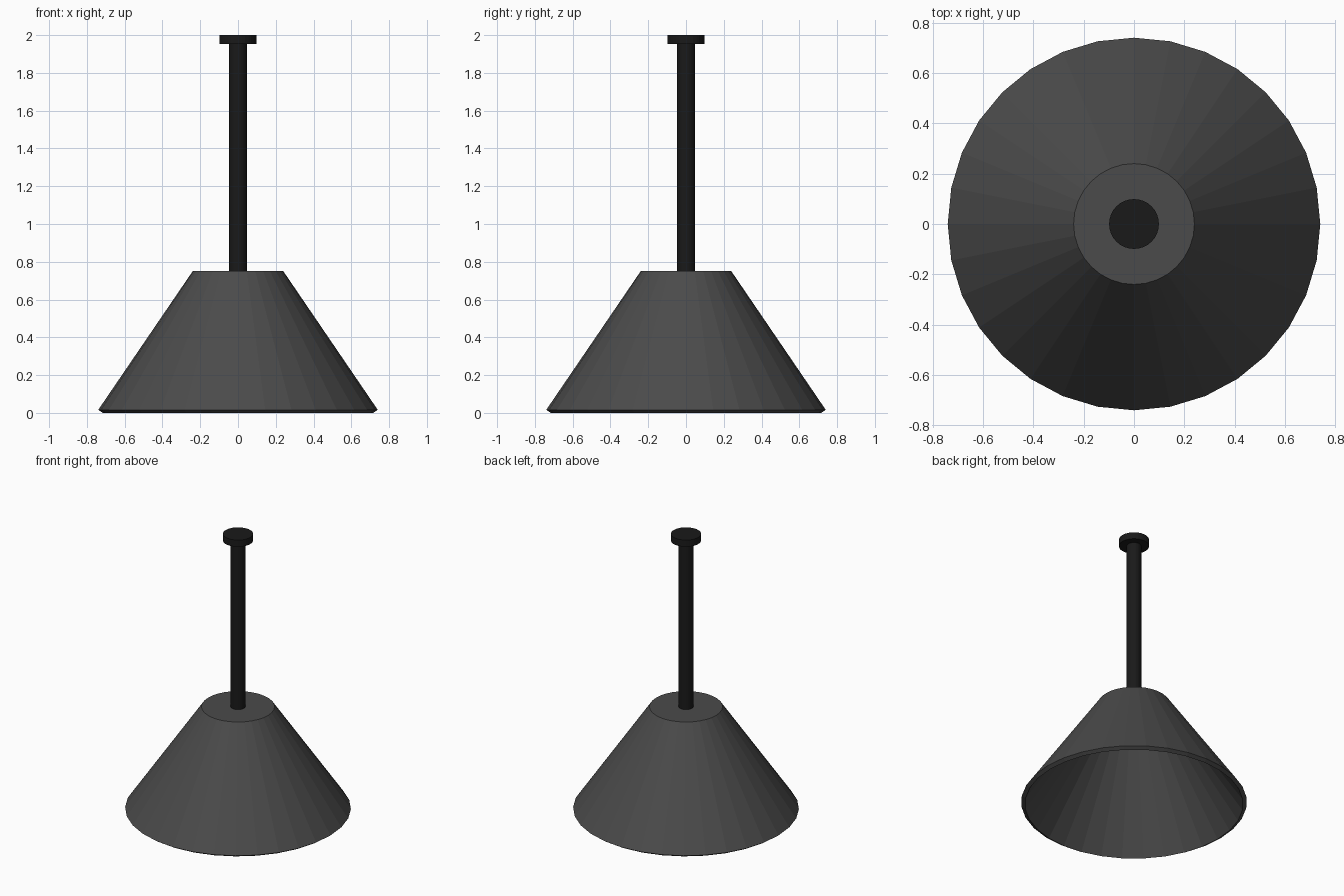
import bpy, bmesh, math

if "Cube" in bpy.data.objects:
    bpy.data.objects.remove(bpy.data.objects["Cube"])

SIDES = 32


def material(name, value):
    mat = bpy.data.materials.new(name)
    mat.diffuse_color = (value, value, value, 1)
    mat.use_nodes = True
    mat.node_tree.nodes["Principled BSDF"].inputs["Base Color"].default_value = mat.diffuse_color
    return mat


def lathe(name, profile, mat):
    """Revolve (radius, z) rings into a solid, closing both ends with flat caps."""
    bm = bmesh.new()
    rings = []
    for r, z in profile:
        rings.append([bm.verts.new((r * math.cos(math.tau * i / SIDES),
                                    r * math.sin(math.tau * i / SIDES), z))
                      for i in range(SIDES)])
    for a, b in zip(rings, rings[1:]):
        for i in range(SIDES):
            j = (i + 1) % SIDES
            bm.faces.new((a[i], a[j], b[j], b[i]))
    bm.faces.new(rings[0])
    bm.faces.new(rings[-1])
    bmesh.ops.recalc_face_normals(bm, faces=bm.faces)
    mesh = bpy.data.meshes.new(name)
    bm.to_mesh(mesh)
    bm.free()
    mesh.materials.append(mat)
    obj = bpy.data.objects.new(name, mesh)
    bpy.context.collection.objects.link(obj)
    return obj


grey = material("dark_grey", 0.07)
black = material("black", 0.01)

# Hollow conical shade: inner ceiling, inner wall, slanted rim, outer wall, top
lathe("lamp_shade", [(0.224, 0.72), (0.715, 0.0), (0.74, 0.016), (0.24, 0.75)], grey)

# Hanging rod and ceiling mount
lathe("hanging_rod", [(0.048, 0.74), (0.048, 1.96)], black)
lathe("ceiling_mount", [(0.099, 1.952), (0.099, 2.0)], black)
